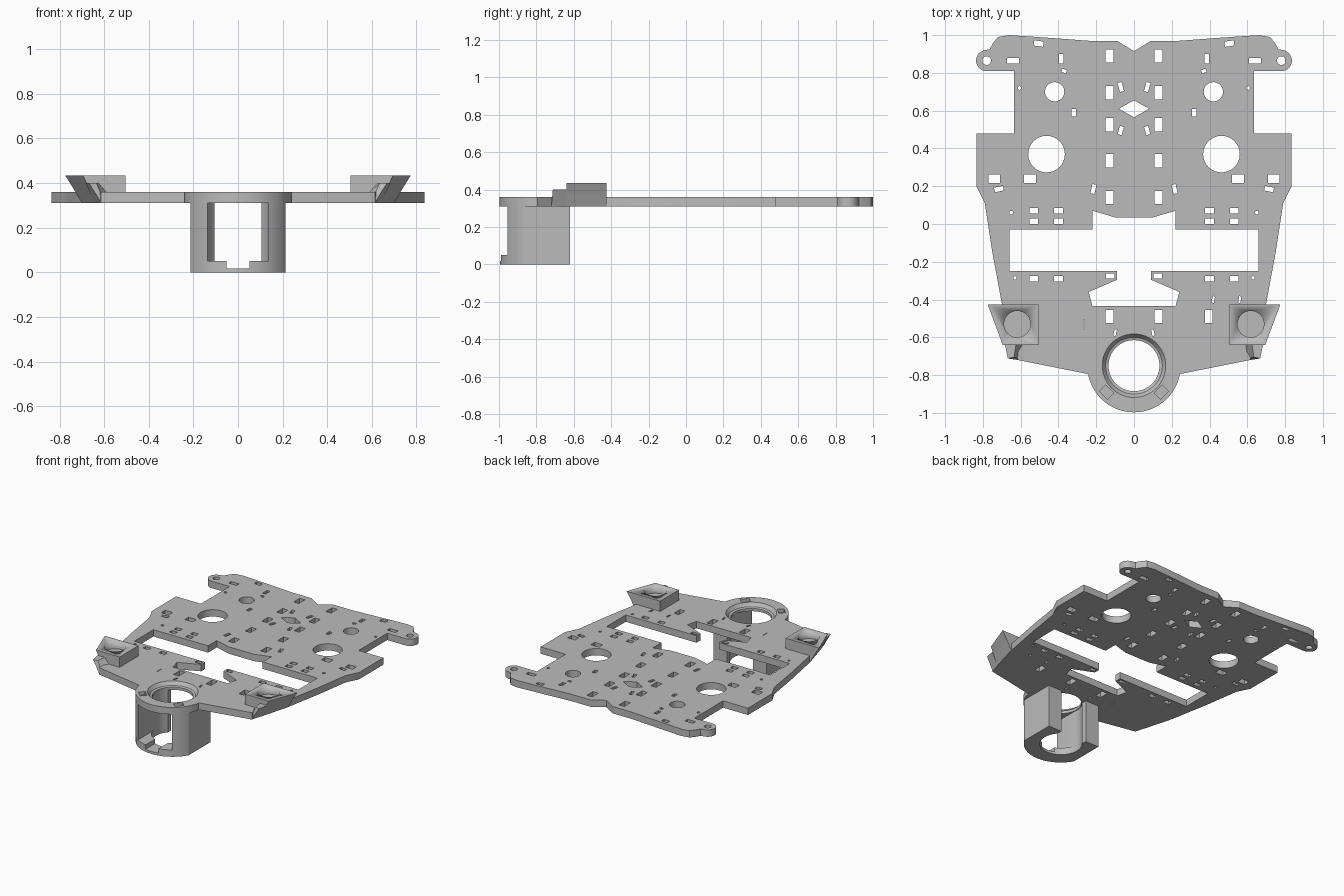
import bpy, bmesh
from math import sin, cos, acos, radians, pi
from mathutils import Matrix

cube = bpy.data.objects.get("Cube")
if cube:
    bpy.data.objects.remove(cube, do_unlink=True)

grey = bpy.data.materials.new("plain grey")
grey.use_nodes = True
grey.diffuse_color = (0.5, 0.5, 0.5, 1)
grey.node_tree.nodes["Principled BSDF"].inputs["Base Color"].default_value = (0.5, 0.5, 0.5, 1)

NOSE_Y = -0.75          # centre of the round nose and its bore
BOTTOM, TOP = 0.31, 0.36


def arc(cx, cy, r, a0, a1, n=16):
    return [(cx + r * cos(a0 + (a1 - a0) * i / n), cy + r * sin(a0 + (a1 - a0) * i / n))
            for i in range(n + 1)]


def circle(cx, cy, r, n=32):
    return arc(cx, cy, r, 0, 2 * pi, n)[:-1]


def rect(x, y, w, h, deg=0):
    c, s = cos(radians(deg)), sin(radians(deg))
    return [(x + a * w / 2 * c - b * h / 2 * s, y + a * w / 2 * s + b * h / 2 * c)
            for a, b in ((-1, -1), (1, -1), (1, 1), (-1, 1))]


def flip(loop):
    return [(-x, y) for x, y in reversed(loop)]


def both(loops):
    return loops + [flip(l) for l in loops]


def whole(half):
    """Close a right-hand half outline by mirroring it."""
    return half + [p for p in flip(half) if abs(p[0]) > 1e-4]


def prism(name, loops, z0, z1):
    """Flat filled outline with holes, extruded from z0 to z1."""
    cu = bpy.data.curves.new(name, "CURVE")
    cu.dimensions, cu.fill_mode = "2D", "BOTH"
    cu.extrude = (z1 - z0) / 2
    for loop in loops:
        sp = cu.splines.new("POLY")
        sp.points.add(len(loop) - 1)
        for p, (x, y) in zip(sp.points, loop):
            p.co = (x, y, 0, 1)
        sp.use_cyclic_u = True
    tmp = bpy.data.objects.new(name + "_outline", cu)
    bpy.context.collection.objects.link(tmp)
    dg = bpy.context.evaluated_depsgraph_get()
    me = bpy.data.meshes.new_from_object(tmp.evaluated_get(dg))
    bpy.data.objects.remove(tmp)
    me.transform(Matrix.Translation((0, 0, (z0 + z1) / 2)))
    return finish(name, me)


def finish(name, me):
    bm = bmesh.new()
    bm.from_mesh(me)
    bmesh.ops.remove_doubles(bm, verts=bm.verts, dist=1e-5)
    bmesh.ops.recalc_face_normals(bm, faces=bm.faces)
    bm.to_mesh(me)
    bm.free()
    me.materials.clear()
    me.materials.append(grey)
    ob = bpy.data.objects.new(name, me)
    bpy.context.collection.objects.link(ob)
    bpy.ops.object.select_all(action="DESELECT")
    ob.select_set(True)
    bpy.context.view_layer.objects.active = ob
    bpy.ops.object.shade_smooth_by_angle(angle=radians(30))
    return ob


def loft(name, low, z0, high, z1):
    """Solid between two matching outlines."""
    bm = bmesh.new()
    a = [bm.verts.new((x, y, z0)) for x, y in low]
    b = [bm.verts.new((x, y, z1)) for x, y in high]
    bm.faces.new(a)
    bm.faces.new(b)
    for i in range(len(a)):
        j = (i + 1) % len(a)
        bm.faces.new((a[i], a[j], b[j], b[i]))
    me = bpy.data.meshes.new(name)
    bm.to_mesh(me)
    bm.free()
    return finish(name, me)


# Base plate outline: rear edge, ear, side, front corner, round nose
edge = [(0, 0.915), (0.09, 0.97), (0.24, 0.97), (0.44, 0.985), (0.66, 1.0), (0.72, 0.99),
        (0.745, 0.96), (0.765, 0.925)]
edge += arc(0.78, 0.865, 0.056, radians(75), radians(-90), 12)
edge += [(0.635, 0.81), (0.635, 0.48), (0.835, 0.48), (0.835, 0.2), (0.79, 0.11),
         (0.75, -0.15), (0.7, -0.42), (0.615, -0.72), (0.24, -0.795)]
edge += arc(0, NOSE_Y, 0.247, radians(-14), radians(-90))

# Large central opening
slot = [(0, 0.035), (0.1, 0.035), (0.22, 0.07), (0.22, -0.03), (0.66, -0.03), (0.66, -0.25),
        (0.09, -0.25), (0.09, -0.295), (0.24, -0.36), (0.22, -0.435), (0, -0.435)]

# Mounting holes, mirrored left to right
holes = [rect(0.13, y, 0.042, 0.07) for y in (0.89, 0.695, 0.525, 0.335, 0.14, -0.49)]
holes += [rect(x, y, 0.046, 0.03) for x in (0.4, 0.53) for y in (0.07, 0.015, -0.29)]
holes += [rect(0.64, 0.865, 0.065, 0.03), rect(0.385, 0.875, 0.025, 0.05),
          rect(0.505, 0.955, 0.05, 0.028, 8), rect(0.37, 0.81, 0.025, 0.018, 20),
          rect(0.07, 0.725, 0.022, 0.05, -15), rect(0.07, 0.495, 0.022, 0.045, 15),
          rect(0.32, 0.59, 0.024, 0.04), rect(0.55, 0.24, 0.065, 0.045),
          rect(0.74, 0.24, 0.06, 0.045), rect(0.715, 0.185, 0.048, 0.025, -12),
          rect(0.215, 0.185, 0.022, 0.05, 12), rect(0.125, -0.275, 0.045, 0.025)]
holes += [circle(0.42, 0.7, 0.051), circle(0.463, 0.37, 0.097), circle(0.78, 0.865, 0.023),
          circle(0.605, 0.72, 0.01, 12), circle(0.65, 0.06, 0.01, 12),
          circle(0.63, -0.285, 0.009, 12)]
pockets = both([rect(0.145, -0.89, 0.06, 0.045, 45)])
diamond = [(-0.08, 0.61), (0, 0.565), (0.08, 0.61), (0, 0.655)]
# Holes found on one side only
single = [rect(0.395, -0.49, 0.04, 0.07), rect(0.42, -0.4, 0.012, 0.035, -10),
          rect(0.56, -0.4, 0.012, 0.035, -10), rect(-0.265, -0.53, 0.005, 0.05)]
small = both([rect(0.1, -0.575, 0.012, 0.035, 12)])

prism("base_plate", [whole(edge), whole(slot), circle(0, NOSE_Y, 0.168, 64), diamond]
      + both(holes) + single + small + pockets, BOTTOM, TOP)
prism("pocket_floors", pockets, BOTTOM, BOTTOM + 0.025)

# Stepped seat ring in the nose bore
profile = [(0.168, 0.36), (0.15, 0.335), (0.135, 0.33), (0.135, 0.31), (0.168, 0.31)]
bm = bmesh.new()
rings = [[bm.verts.new((x, y, z)) for x, y in circle(0, NOSE_Y, r, 64)] for r, z in profile]
for k, ring in enumerate(rings):
    nxt = rings[(k + 1) % len(rings)]
    for i in range(64):
        j = (i + 1) % 64
        bm.faces.new((ring[i], ring[j], nxt[j], nxt[i]))
seat = bpy.data.meshes.new("seat_ring")
bm.to_mesh(seat)
bm.free()
finish("seat_ring", seat)


# Housing under the nose: U-shaped wall, open at the rear, windowed at the front
def wall(cut):
    """Right half of the wall, starting at x = cut."""
    outer = arc(0, NOSE_Y, 0.245, -acos(0.213 / 0.245), -acos(cut / 0.245))
    inner = arc(0, NOSE_Y, 0.14, -acos(cut / 0.14), acos(0.105 / 0.14))
    return [(0.213, -0.62)] + outer, inner + [(0.105, -0.62)]


outer, inner = wall(0)
prism("housing_floor", [whole(outer) + list(reversed(whole(list(reversed(inner)))))], 0, 0.018)
for name, cut, z0, z1 in (("housing_lip", 0.052, 0.018, 0.05), ("housing_wall", 0.137, 0.05, BOTTOM)):
    outer, inner = wall(cut)
    prism(name, both([outer + inner]), z0, z1)

# Slanted corner blocks with a blind round recess, and lower flanges ahead of them
low = [(0.505, -0.425), (0.505, -0.64), (0.64, -0.64), (0.7, -0.425)]
high = [(0.505, -0.425), (0.505, -0.64), (0.695, -0.64), (0.775, -0.425)]
mid = [((a[0] + b[0]) / 2, a[1]) for a, b in zip(low, high)]
flange_low = [(0.55, -0.64), (0.595, -0.71), (0.612, -0.72), (0.64, -0.64)]
flange_high = [(0.625, -0.64), (0.635, -0.705), (0.668, -0.712), (0.683, -0.64)]
for side, mirror in (("left", list), ("right", flip)):
    loft(side + "_block_base", mirror(low), BOTTOM, mirror(mid), 0.375)
    block = loft(side + "_block", mirror(mid), 0.375, mirror(high), 0.435)
    bore = prism(side + "_recess_cutter", [mirror(circle(0.618, -0.53, 0.07))], 0.39, 0.5)
    bore.hide_render = True
    bore.hide_set(True)
    cut = block.modifiers.new("recess", "BOOLEAN")
    cut.operation, cut.solver, cut.object = "DIFFERENCE", "EXACT", bore
    loft(side + "_flange", mirror(flange_low), BOTTOM, mirror(flange_high), 0.4)
